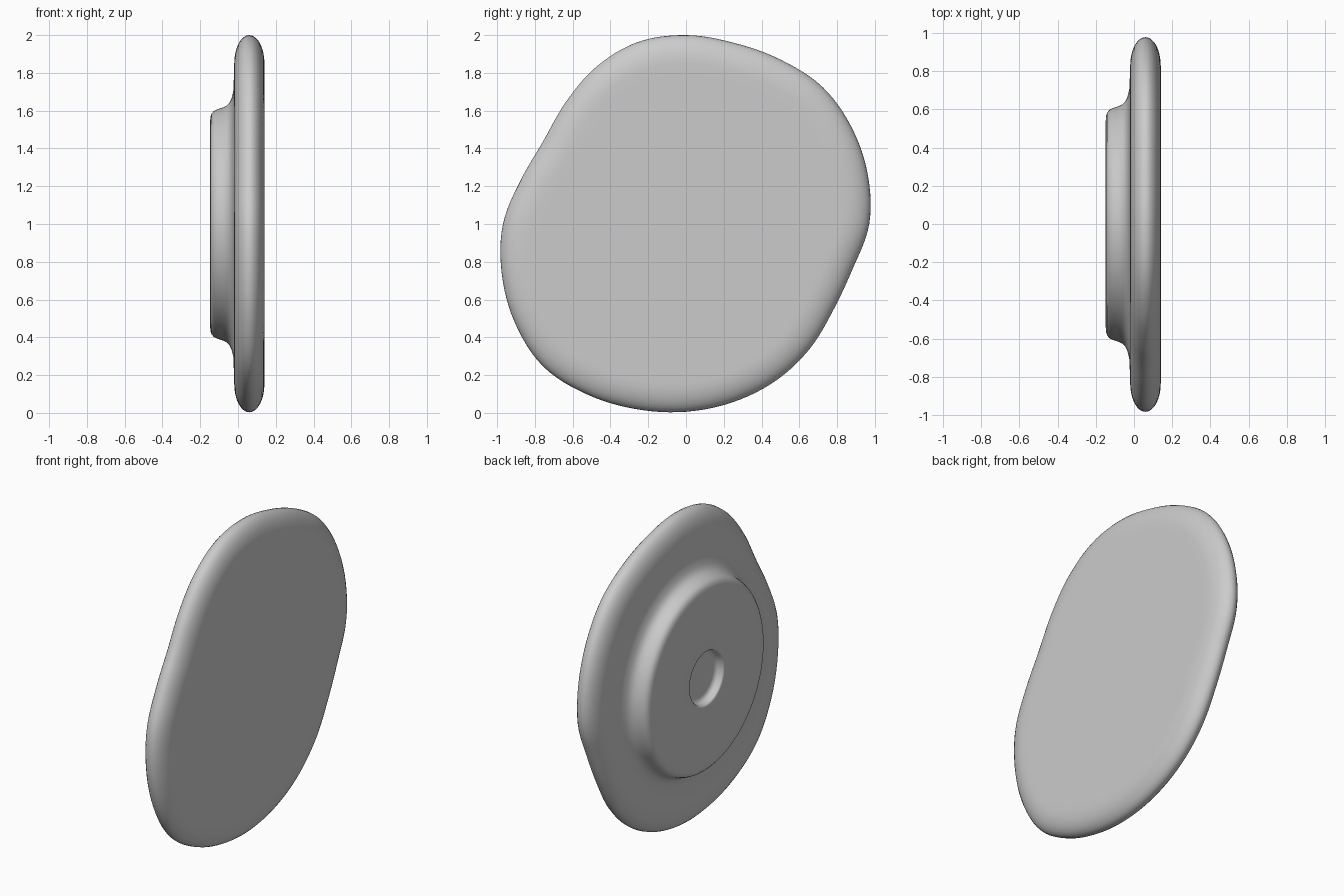
import bpy, bmesh, math

cube = bpy.data.objects.get("Cube")
if cube:
    bpy.data.objects.remove(cube, do_unlink=True)

STEPS = 144

# Wavy outline: radius every 15 degrees around the x axis, starting at +y
RADII = [.97, .997, 1.015, 1.024, 1.004, .992, 1.0, .996, .957, .905, .874, .905,
         .969, 1.01, 1.046, 1.068, 1.043, 1.015, .994, .975, .956, .93, .903, .914]


def outline(t):
    """Smooth closed interpolation of the outline radius, t in 0..1."""
    n = len(RADII)
    i, f = divmod(t * n, 1)
    a, b, c, d = (RADII[(int(i) + k) % n] for k in (-1, 0, 1, 2))
    return b + .5 * f * (c - a + f * (2*a - 5*b + 4*c - d + f * (3 * (b - c) + d - a)))


def wavy(x, inset):
    return x, lambda t: outline(t) - inset


def round_ring(x, radius):
    return x, lambda t: radius


def loft(name, rings, material):
    """Skin a stack of rings along x and cap both ends."""
    bm = bmesh.new()
    loops = []
    for x, radius in rings:
        loop = []
        for k in range(STEPS):
            t = k / STEPS
            a = math.tau * t
            r = radius(t)
            loop.append(bm.verts.new((x, r * math.cos(a), 1 + r * math.sin(a))))
        loops.append(loop)
    for lo, hi in zip(loops, loops[1:]):
        for k in range(STEPS):
            j = (k + 1) % STEPS
            bm.faces.new((lo[k], lo[j], hi[j], hi[k]))
    bm.faces.new(loops[0])
    bm.faces.new(loops[-1])
    bmesh.ops.recalc_face_normals(bm, faces=bm.faces)
    mesh = bpy.data.meshes.new(name)
    bm.to_mesh(mesh)
    bm.free()
    mesh.materials.append(material)
    obj = bpy.data.objects.new(name, mesh)
    bpy.context.collection.objects.link(obj)
    bpy.ops.object.select_all(action='DESELECT')
    obj.select_set(True)
    bpy.context.view_layer.objects.active = obj
    bpy.ops.object.shade_smooth_by_angle(angle=math.radians(40))
    return obj


grey = bpy.data.materials.new("light grey")
grey.use_nodes = True
colour = (.6, .6, .6, 1)
grey.diffuse_color = colour
grey.node_tree.nodes["Principled BSDF"].inputs["Base Color"].default_value = colour

# Flat face and rounded rim of the wavy disc
rings = [wavy(.14, .3), wavy(.14, .2)]
for k in range(17):
    a = math.pi * k / 16
    rings.append(wavy(.06 + .08 * math.cos(a), .15 * (1 - math.sin(a))))

# Fillet and raised round boss on the other face
rings += [round_ring(x, r) for x, r in [
    (-.024, .71), (-.028, .69), (-.036, .66), (-.047, .64), (-.062, .625),
    (-.085, .615), (-.11, .607), (-.128, .598), (-.14, .584), (-.146, .565),
    (-.148, .54), (-.148, .3)]]

# Shallow dimple in the middle of the boss
rings += [round_ring(x, r) for x, r in [
    (-.148, .18), (-.146, .173), (-.14, .168), (-.115, .162),
    (-.103, .152), (-.098, .135), (-.098, .08)]]

loft("knob_plate", rings, grey)
